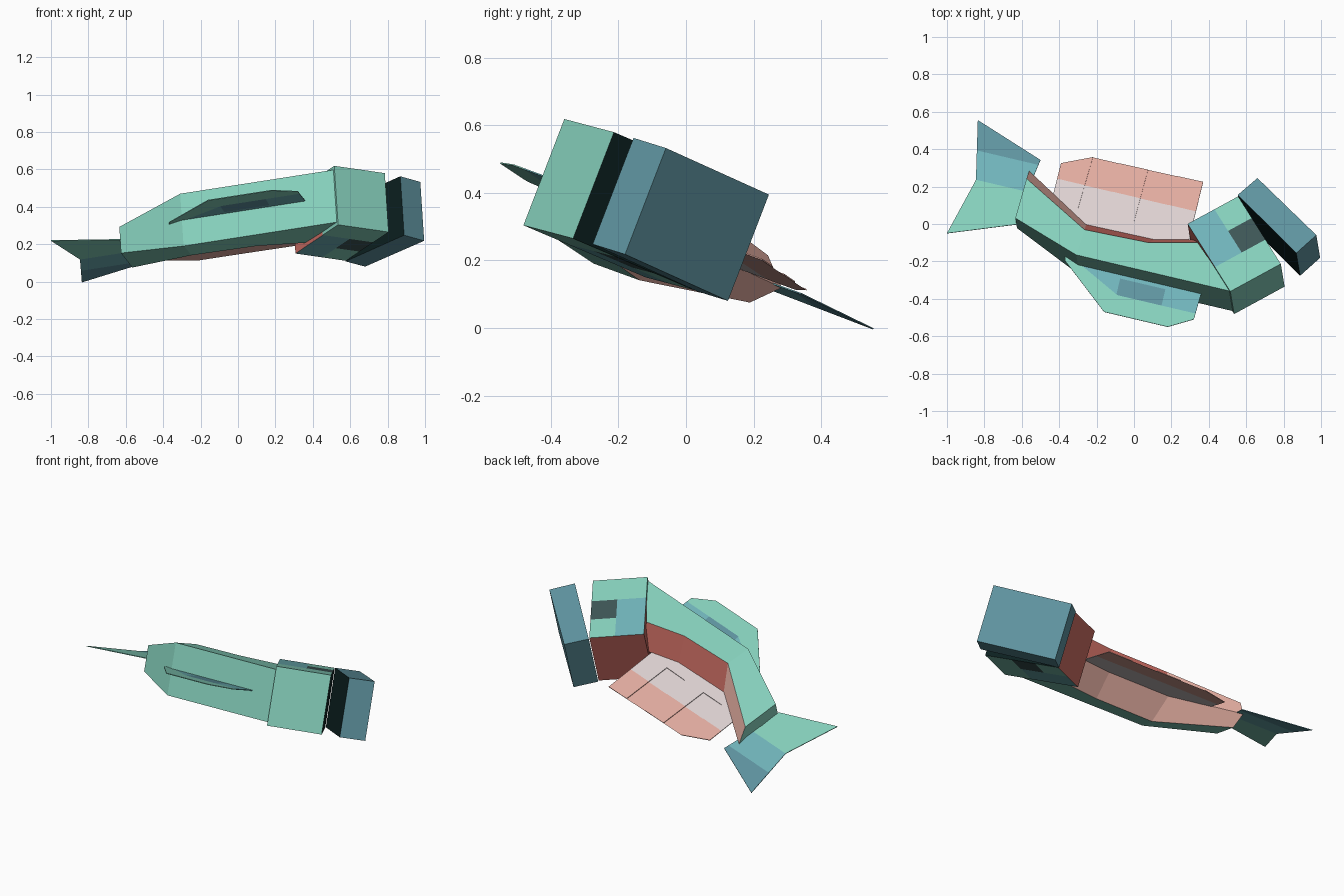
import bpy, bmesh
from mathutils import Vector

if "Cube" in bpy.data.objects:
    bpy.data.objects.remove(bpy.data.objects["Cube"])

# The creature lies on its side in a tilted plane: plan (u, v), thickness h along T
SX, SY = 0.065, -0.385
T = Vector((-SX, -SY, 1)).normalized()


def lift(u, v, h=0.0):
    z = 0.461 + SX * (u - 0.5225) + SY * (v + 0.42)
    return Vector((u, v, z)) + T * h


def to_plan(p):
    """Project a 3D point along T onto the mid plane, return (u, v)."""
    h = (p - lift(0, 0)).dot(T)
    q = p - T * h
    return q.x, q.y


def lin(c):
    c /= 255
    return c / 12.92 if c < 0.04045 else ((c + 0.055) / 1.055) ** 2.4


COLOURS = {
    "mint": (134, 208, 188), "teal": (112, 180, 186), "slate_blue": (95, 148, 160),
    "eye_dark": (62, 86, 86), "mouth_black": (12, 32, 32), "red": (205, 110, 100),
    "salmon": (226, 172, 160), "pale_pink": (221, 209, 209)}
NAMES = list(COLOURS)
MATS = []
for n, c in COLOURS.items():
    m = bpy.data.materials.new(n)
    m.diffuse_color = (*[lin(x) for x in c], 1)
    m.use_nodes = True
    m.node_tree.nodes["Principled BSDF"].inputs["Base Color"].default_value = m.diffuse_color
    MATS.append(m)


def finish(name, bm, rule):
    bmesh.ops.recalc_face_normals(bm, faces=bm.faces[:])
    bm.normal_update()
    for f in bm.faces:
        u, v = to_plan(f.calc_center_median())
        f.material_index = NAMES.index(rule(u, v, f.normal))
    me = bpy.data.meshes.new(name)
    bm.to_mesh(me)
    bm.free()
    for m in MATS:
        me.materials.append(m)
    ob = bpy.data.objects.new(name, me)
    bpy.context.collection.objects.link(ob)


def prism(name, outline, half, rule, cuts=()):
    """Outline extruded both ways along T; cuts are (point, direction) plan lines."""
    bm = bmesh.new()
    top = [bm.verts.new(lift(u, v, half)) for u, v in outline]
    bot = [bm.verts.new(lift(u, v, -half)) for u, v in outline]
    caps = [bm.faces.new(top), bm.faces.new(bot[::-1])]
    k = len(outline)
    for i in range(k):
        j = (i + 1) % k
        bm.faces.new((top[i], bot[i], bot[j], top[j]))
    if k > 4:
        bmesh.ops.triangulate(bm, faces=caps)
    for p, d in cuts:
        no = Vector((d[0], d[1], SX * d[0] + SY * d[1])).cross(T)
        bmesh.ops.bisect_plane(bm, geom=bm.verts[:] + bm.edges[:] + bm.faces[:],
                               plane_co=lift(*p), plane_no=no)
    finish(name, bm, rule)


AXIS = (0.973, -0.229)      # body direction in plan


def q(u, v):                # distance across the body direction
    return v + 0.235 * u


# Body: stations of (back edge, belly edge, belly ridge, half thickness)
STATIONS = [
    ((-0.63, 0.005), (-0.570, 0.216), (-0.56, 0.284), 0.075),
    ((-0.30, -0.219), (-0.256, -0.084), (-0.255, -0.003), 0.15),
    ((0.10, -0.313), (0.09, -0.154), (0.11, -0.083), 0.15),
    ((0.529, -0.414), (0.35, -0.154), (0.34, -0.083), 0.15)]
bm = bmesh.new()
rings = []
for back, belly, ridge, h in STATIONS:
    pts = [lift(*back, h), lift(*belly, h), lift(*ridge), lift(*belly, -h), lift(*back, -h)]
    rings.append([bm.verts.new(p) for p in pts])
for a, b in zip(rings, rings[1:]):
    for i in range(5):
        j = (i + 1) % 5
        bm.faces.new((a[i], a[j], b[j], b[i]))
bm.faces.new(rings[0])
bm.faces.new(rings[-1])


def body_rule(u, v, n):
    if abs(n.dot(T)) > 0.85 or n.y < 0.25:
        return "mint"
    return "red" if n.dot(T) > 0 and u > -0.28 else "salmon"


finish("body", bm, body_rule)

# Head block with eye and cheek patches on both flat sides
H0, HA, HB = Vector((0.525, -0.421)), Vector((0.27, 0.147)), Vector((-0.228, 0.361))


def head_ab(u, v):
    d = Vector((u, v)) - H0
    det = HA.x * HB.y - HA.y * HB.x
    return (d.x * HB.y - d.y * HB.x) / det, (HA.x * d.y - HA.y * d.x) / det


def head_rule(u, v, n):
    a, b = head_ab(u, v)
    if abs(n.dot(T)) < 0.8:
        if a > 0.97:
            return "mouth_black"
        if b > 0.97:
            return "red"
        return "red" if a < 0.03 and b > 0.5 else "mint"
    if b < 0.36:
        return "mint"
    if a < 0.53:
        return "teal"
    return "eye_dark" if b < 0.68 else "mint"


prism("head", [H0, H0 + HA, H0 + HA + HB, H0 + HB], 0.169, head_rule,
      [(H0 + HA * 0.53, HB), (H0 + HB * 0.36, HA), (H0 + HB * 0.68, HA)])

# Face plate, hinged open from the belly corner of the head
prism("face_plate", [(0.565, 0.095), (0.67, 0.185), (0.985, -0.12), (0.878, -0.216)], 0.169,
      lambda u, v, n: "mouth_black" if n.x + n.y < -0.9 and abs(n.x) > 0.5
      and u + v < 0.67 else "slate_blue")

# Tail fan with three bands
prism("tail_fan", [(-0.63, -0.003), (-1.0, -0.05), (-0.845, 0.235), (-0.835, 0.555),
                   (-0.5, 0.342), (-0.545, 0.235), (-0.60, 0.12)], 0.002,
      lambda u, v, n: "mint" if q(u, v) < 0.037 else "teal" if q(u, v) < 0.195 else "slate_blue",
      [((0, 0.037), AXIS), ((0, 0.195), AXIS)])


# Back fin with teal base and slate patch
def fin_rule(u, v, n):
    if q(u, v) < -0.402 or u + 0.09 < -(v + 0.38) * 1.2:
        return "mint"
    return "slate_blue" if -0.085 < u + 0.235 * (0.34 - abs(v)) < 0.17 and q(u, v) < -0.31 else "teal"


prism("back_fin", [(-0.37, -0.17), (-0.37, -0.195), (-0.16, -0.47), (0.18, -0.55), (0.32, -0.51),
                   (0.36, -0.37), (0.35, -0.35), (-0.29, -0.205)], 0.002, fin_rule,
      [((0, -0.402), AXIS), ((0, -0.31), AXIS), ((-0.09, -0.38), (-1.2, 1)),
       ((-0.085, -0.34), (0.229, 0.973)), ((0.17, -0.34), (0.229, 0.973))])

# Comb of three swimming legs on a shared web
prism("legs", [(-0.44, 0.15), (-0.43, 0.165), (-0.39, 0.325), (-0.22, 0.357), (-0.30, 0.08),
               (-0.15, 0.045), (-0.073, 0.323), (0.075, 0.29), (0.0, 0.012), (0.148, -0.025),
               (0.225, 0.257), (0.37, 0.225), (0.29, -0.10), (0.1, -0.10), (-0.255, -0.02)], 0.002,
      lambda u, v, n: "salmon" if q(u, v) > 0.145 else "pale_pink", [((0, 0.145), AXIS)])
